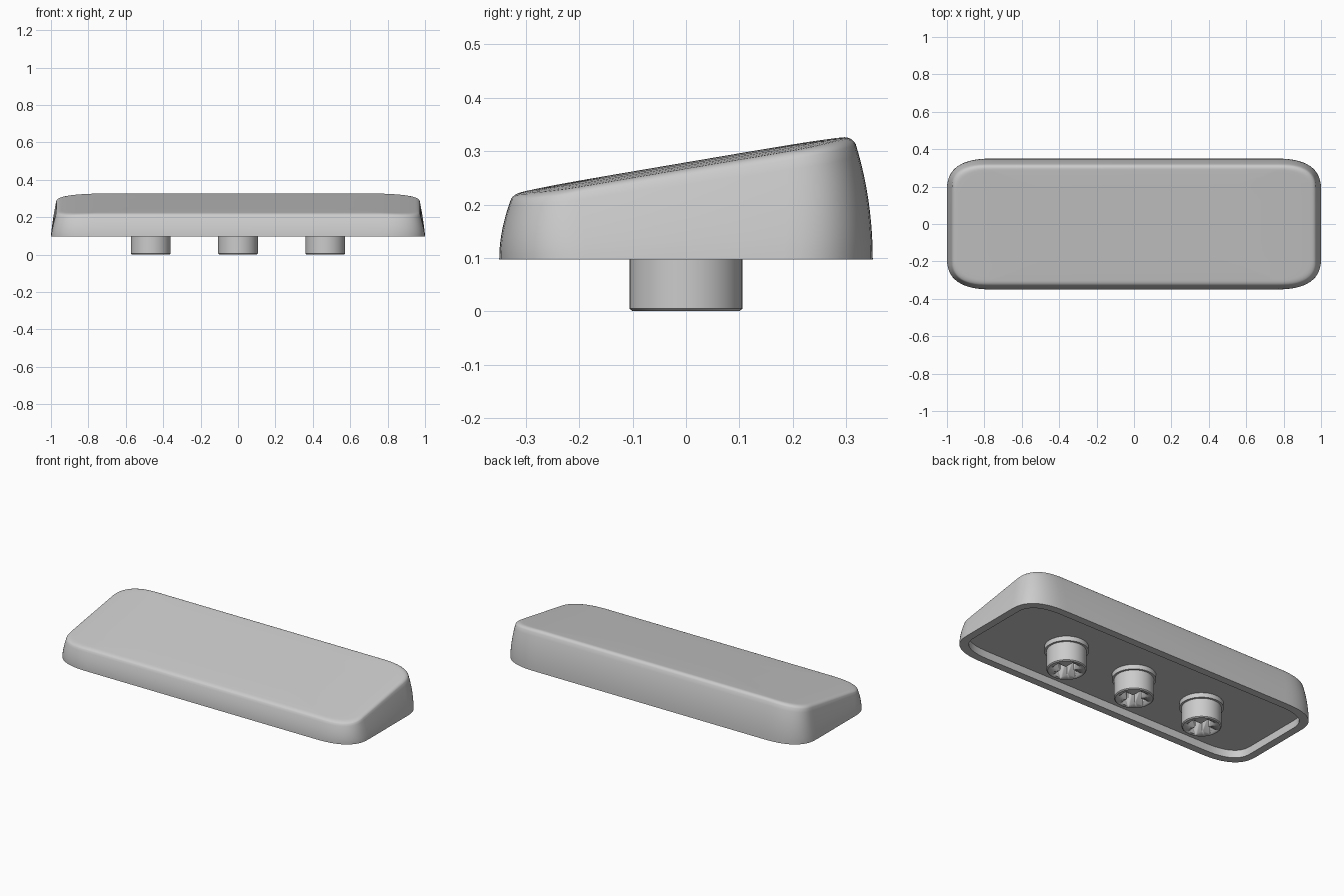
import bpy, bmesh, math
from mathutils import Vector

cube = bpy.data.objects.get("Cube")
if cube:
    bpy.data.objects.remove(cube)

grey = bpy.data.materials.new("light grey plastic")
grey.use_nodes = True
COLOR = (0.6, 0.6, 0.6, 1)
grey.diffuse_color = COLOR
grey.node_tree.nodes["Principled BSDF"].inputs["Base Color"].default_value = COLOR

RIM, CEILING = 0.097, 0.142


def finish(name, bm, angle=35):
    bmesh.ops.recalc_face_normals(bm, faces=bm.faces)
    mesh = bpy.data.meshes.new(name)
    bm.to_mesh(mesh)
    bm.free()
    mesh.materials.append(grey)
    ob = bpy.data.objects.new(name, mesh)
    bpy.context.collection.objects.link(ob)
    bpy.ops.object.select_all(action="DESELECT")
    bpy.context.view_layer.objects.active = ob
    ob.select_set(True)
    bpy.ops.object.shade_smooth_by_angle(angle=math.radians(angle))
    return ob


def outline(hx, front, back, rx, ry, steps=14):
    """Rectangle in plan with soft, squarish elliptical corners."""
    mid, hy = (front + back) / 2, (back - front) / 2
    pts = []
    for quarter in range(4):
        for i in range(steps + 1):
            a = (quarter + i / steps) * math.pi / 2
            c, s = math.cos(a), math.sin(a)
            sx = 1 if quarter in (0, 3) else -1
            sy = 1 if quarter < 2 else -1
            x = sx * (hx - rx + rx * abs(c) ** 0.78)
            y = sy * (hy - ry + ry * abs(s) ** 0.78)
            pts.append((x, mid + y))
    return pts


def top_height(x, y):
    """Sloping top that falls away slightly towards both ends."""
    return 0.279 + 0.17 * y - 0.016 * abs(x) ** 6


def shell_ring(t, extra):
    """Outer wall outline at fraction t of the local height."""
    pts = outline(1 - 0.03 * t ** 1.3 - extra,
                  -0.35 + 0.026 * t ** 2 + extra,
                  0.35 - 0.037 * t ** 2 - extra,
                  0.25 - 0.05 * t, 0.17 - 0.04 * t)
    return [(x, y, RIM + t * (top_height(x, y) - RIM)) for x, y in pts]


# Cap: recess, rim, curved walls, rounded edge, then the crowned top
inner = outline(0.955, -0.305, 0.305, 0.21, 0.13)
rings = [[(x, y, z) for x, y in inner] for z in (CEILING, RIM)]
rings += [shell_ring(i / 10 * 0.93, 0) for i in range(11)]
rings += [shell_ring(t, e) for t, e in
          ((0.955, 0.002), (0.975, 0.005), (0.99, 0.01), (0.998, 0.016), (1, 0.023))]
edge = rings[-1]
for k in (0.96, 0.9, 0.8, 0.65, 0.45, 0.2):
    rings.append([(x * k, y * k, top_height(x * k, y * k)) for x, y, z in edge])

bm = bmesh.new()
loops = [[bm.verts.new(p) for p in ring] for ring in rings]
for low, high in zip(loops, loops[1:]):
    for i in range(len(low)):
        j = (i + 1) % len(low)
        bm.faces.new((low[i], low[j], high[j], high[i]))
bm.faces.new(loops[0])
bm.faces.new(loops[-1])
finish("cap_shell", bm)

# Stem: turned post with a chamfered foot and a collar under the cap
profile = [(0, 0), (0.1, 0), (0.106, 0.005), (0.106, 0.115),
           (0.118, 0.115), (0.118, CEILING + 0.005), (0, CEILING + 0.005)]
bm = bmesh.new()
verts = [bm.verts.new((r, 0, z)) for r, z in profile]
edges = [bm.edges.new(pair) for pair in zip(verts, verts[1:])]
bmesh.ops.spin(bm, geom=verts + edges, cent=(0, 0, 0), axis=(0, 0, 1),
               angle=math.tau, steps=48)
bmesh.ops.remove_doubles(bm, verts=bm.verts, dist=0.0005)
stem = finish("stem_middle", bm)

# Cross-shaped socket cut into the foot of the stem
ARM, HALF = 0.08, 0.026
bm = bmesh.new()
cross = []
for q in range(4):
    c, s = round(math.cos(q * math.pi / 2)), round(math.sin(q * math.pi / 2))
    for u, v in ((ARM, -HALF), (ARM, HALF), (HALF, HALF)):
        cross.append(bm.verts.new((u * c - v * s, u * s + v * c, -0.02)))
face = bm.faces.new(cross)
top = bmesh.ops.extrude_face_region(bm, geom=[face])["geom"]
bmesh.ops.translate(bm, vec=Vector((0, 0, 0.15)),
                    verts=[g for g in top if isinstance(g, bmesh.types.BMVert)])
cutter = finish("socket_cutter", bm)
cutter.hide_render = True

bpy.context.view_layer.objects.active = stem
cut = stem.modifiers.new("socket", "BOOLEAN")
cut.operation, cut.solver, cut.object = "DIFFERENCE", "EXACT", cutter
bpy.ops.object.modifier_move_to_index(modifier=cut.name, index=0)
for mod in list(stem.modifiers):
    bpy.ops.object.modifier_apply(modifier=mod.name)
bpy.data.objects.remove(cutter)

# Outer stems share the middle stem's mesh
for name, x in (("stem_right", -0.467), ("stem_left", 0.467)):
    copy = bpy.data.objects.new(name, stem.data)
    copy.location.x = x
    bpy.context.collection.objects.link(copy)
